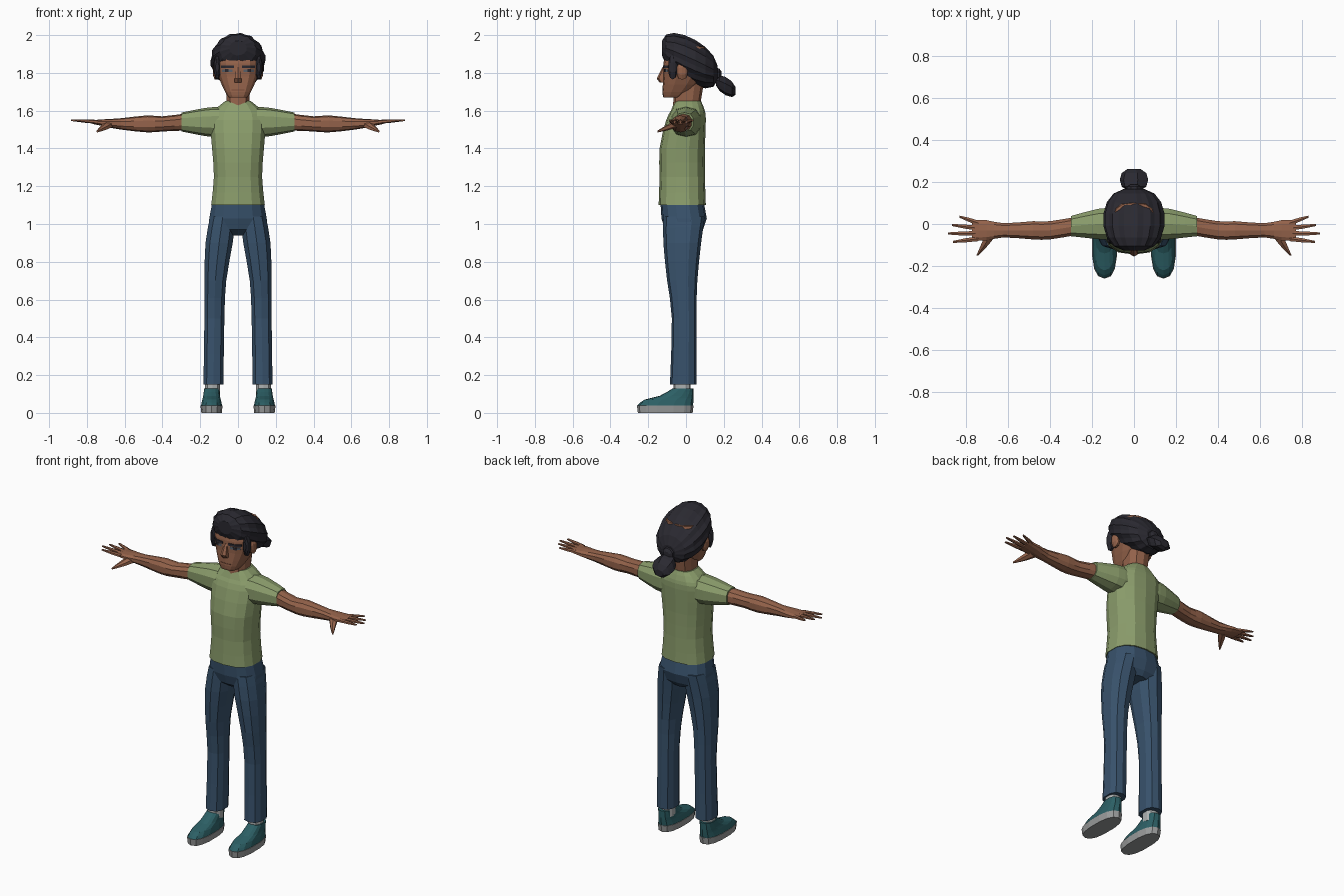
import bpy, bmesh, math
from mathutils import Vector
from mathutils.bvhtree import BVHTree

cube = bpy.data.objects.get("Cube")
if cube:
    bpy.data.objects.remove(cube, do_unlink=True)


def material(name, red, green, blue):
    mat = bpy.data.materials.new(name)
    mat.use_nodes = True
    mat.diffuse_color = (red, green, blue, 1)
    shader = mat.node_tree.nodes["Principled BSDF"]
    shader.inputs["Base Color"].default_value = mat.diffuse_color
    return mat


skin = material("brown skin", .3, .125, .07)
green = material("sage green", .26, .34, .15)
denim = material("denim blue", .04, .085, .15)
black = material("black hair", .023, .022, .03)
teal = material("shoe teal", .025, .115, .13)
grey = material("sole grey", .32, .33, .33)
pale = material("sock grey", .42, .44, .44)
iris = material("eye grey", .1, .12, .15)
lip = material("lip brown", .19, .07, .04)


def finish(name, bm, mat):
    """Turn a bmesh into a flat-shaded object and return a tree for ray casts."""
    bmesh.ops.recalc_face_normals(bm, faces=bm.faces[:])
    mesh = bpy.data.meshes.new(name)
    bm.to_mesh(mesh)
    mesh.materials.append(mat)
    obj = bpy.data.objects.new(name, mesh)
    bpy.context.collection.objects.link(obj)
    tree = BVHTree.FromBMesh(bm)
    bm.free()
    return tree


def soften(rings):
    """Add a curved in-between ring after each given ring."""
    rings = [Vector(ring) for ring in rings]
    result = []
    for i, (a, b) in enumerate(zip(rings, rings[1:])):
        before = rings[max(i - 1, 0)]
        after = rings[min(i + 2, len(rings) - 1)]
        result += [a, (a + b) / 2 + (a + b - before - after) / 16]
    return result + [rings[-1]]


def loft(name, axis, rings, mat, sides=10, square=.8, side=1, ridge=0):
    """Skin rings given as (place on axis, centre u, centre v, radius u, radius v)."""
    bm = bmesh.new()
    loops = []
    for place, u, v, radius_u, radius_v in rings:
        loop = []
        for i in range(sides):
            angle = math.tau * (i + .5) / sides
            c, s = math.cos(angle), math.sin(angle)
            bump = 1 - ridge * (i % 2)
            p = u + radius_u * bump * math.copysign(abs(c) ** square, c)
            q = v + radius_v * bump * math.copysign(abs(s) ** square, s)
            x, y, z = {"x": (place, p, q), "y": (p, place, q), "z": (p, q, place)}[axis]
            loop.append(bm.verts.new((x * side, y, z)))
        loops.append(loop)
    for a, b in zip(loops, loops[1:]):
        for i in range(sides):
            j = (i + 1) % sides
            bm.faces.new((a[i], a[j], b[j], b[i]))
    bm.faces.new(loops[0])
    bm.faces.new(loops[-1])
    return finish(name, bm, mat)


def blob(name, centre, radii, mat, sides=8, cuts=5, slope=0, ridge=0, side=1):
    """Full rounded form along y whose middle line falls or rises by slope."""
    x, y, z = centre
    rx, ry, rz = radii
    rings = []
    for i in range(cuts):
        angle = math.pi * (i + .5) / cuts
        shift = -ry * math.cos(angle)
        full = math.sin(angle) ** .7
        rings.append((y + shift, x, z + slope * shift, rx * full, rz * full))
    loft(name, "y", rings, mat, sides, 1, side, ridge)


def face_plate(name, left, right, low, high, mat, lift, side=1):
    """Thin painted detail that hugs the front of the head."""
    bm = bmesh.new()
    rows = []
    for i in range(4):
        x = left + (right - left) * i / 3
        row = []
        for z in (low, high):
            hit = head.ray_cast(Vector((x * side, -1, z)), Vector((0, 1, 0)))[0]
            row.append(bm.verts.new(hit - Vector((0, lift, 0))))
        rows.append(row)
    for a, b in zip(rows, rows[1:]):
        bm.faces.new((a[0], b[0], b[1], a[1]))
    back = bmesh.ops.extrude_face_region(bm, geom=bm.faces[:])["geom"]
    moved = [item for item in back if isinstance(item, bmesh.types.BMVert)]
    bmesh.ops.translate(bm, vec=(0, .006, 0), verts=moved)
    finish(name, bm, mat)


# Shirt body and jeans seat
loft("shirt_body", "z", soften([
    (1.1, 0, -.02, .145, .125), (1.25, 0, -.02, .13, .12), (1.4, 0, -.02, .14, .12),
    (1.55, 0, 0, .15, .105), (1.6, 0, .01, .13, .09), (1.65, 0, .01, .07, .07)]), green, 14)
loft("jeans_seat", "z", [
    (.94, 0, 0, .06, .07), (.97, 0, -.01, .16, .1),
    (1.03, 0, -.01, .155, .12), (1.11, 0, -.02, .14, .115)], denim, 14)

# Neck, head and nose
loft("neck", "z", [(1.6, 0, 0, .06, .07), (1.78, 0, .02, .07, .08)], skin)
head = loft("head", "z", soften([
    (1.67, 0, -.07, .05, .05), (1.7, 0, -.05, .07, .075), (1.78, 0, -.01, .105, .11),
    (1.85, 0, 0, .115, .12), (1.94, 0, 0, .1, .1)]), skin, 14, .7)
loft("nose", "z", [(1.75, 0, -.12, .02, .02), (1.77, 0, -.13, .02, .025),
                   (1.83, 0, -.11, .01, .015)], skin, 6)
face_plate("mouth", -.035, .035, 1.708, 1.713, lip, .002)

# Swept-back hair with ridged locks, tied behind
blob("hair", (0, .02, 1.865), (.148, .15, .125), black, 28, 8, -.45, .05)
blob("hair_tie", (0, .16, 1.79), (.04, .03, .04), black)
blob("ponytail", (0, .21, 1.73), (.07, .055, .05), black, 12, 5, -.5, .12)

for label, side in (("left", 1), ("right", -1)):
    # Eyes, ears and sideburns
    face_plate(label + "_eyebrow", .02, .09, 1.825, 1.838, black, .005, side)
    face_plate(label + "_eye", .03, .085, 1.804, 1.819, iris, .002, side)
    face_plate(label + "_pupil", .05, .07, 1.804, 1.82, black, .004, side)
    blob(label + "_ear", (.115, -.02, 1.81), (.02, .03, .05), skin, side=side)
    blob(label + "_sideburn", (.11, -.07, 1.83), (.02, .025, .07), black, side=side)

    # Sleeve and arm
    loft(label + "_sleeve", "x", soften([
        (.1, 0, 1.54, .08, .08), (.17, 0, 1.54, .075, .075),
        (.3, -.01, 1.54, .05, .05)]), green, side=side)
    loft(label + "_arm", "x", soften([
        (.28, -.01, 1.54, .045, .045), (.4, -.03, 1.53, .045, .04),
        (.48, -.03, 1.53, .045, .045), (.62, -.03, 1.53, .035, .03),
        (.7, -.03, 1.535, .05, .02), (.77, -.03, 1.54, .05, .01)]), skin, side=side)

    # Fingers fan out from the palm and taper
    tips = (("index", .86), ("middle", .885), ("ring", .865), ("little", .83))
    for i, (finger, tip) in enumerate(tips):
        rings = []
        for t in (0, .5, .9, 1):
            y = -.07 + .025 * i + t * (.015 * i - .015)
            size = .013 * (1 - t * t * .6)
            rings.append((.74 + (tip - .74) * t, y, 1.54 + t * .01, size, size * .8))
        loft(f"{label}_{finger}_finger", "x", rings, skin, 6, side=side)
    loft(label + "_thumb", "y", soften([
        (-.05, .68, 1.53, .03, .02), (-.1, .71, 1.51, .02, .015),
        (-.15, .745, 1.49, .005, .005)]), skin, 6, side=side)

    # Trouser leg
    loft(label + "_trouser_leg", "z", soften([
        (.15, .13, -.015, .055, .07), (.5, .125, -.01, .055, .065),
        (.7, .12, -.02, .06, .08), (.9, .1, -.02, .075, .1),
        (1.04, .08, -.01, .07, .11)]), denim, side=side)

    # Sock and shoe
    loft(label + "_sock", "z", [(z, .135, -.02, .04, .045) for z in (.09, .17)], pale, side=side)
    loft(label + "_shoe_sole", "z", [(0, .14, -.11, .055, .145), (.04, .14, -.11, .06, .15)],
         grey, 14, side=side)
    loft(label + "_shoe_upper", "z", soften([
        (.04, .14, -.11, .057, .147), (.07, .14, -.09, .05, .13),
        (.09, .14, -.05, .045, .09), (.13, .14, -.015, .04, .055)]), teal, 14, side=side)
